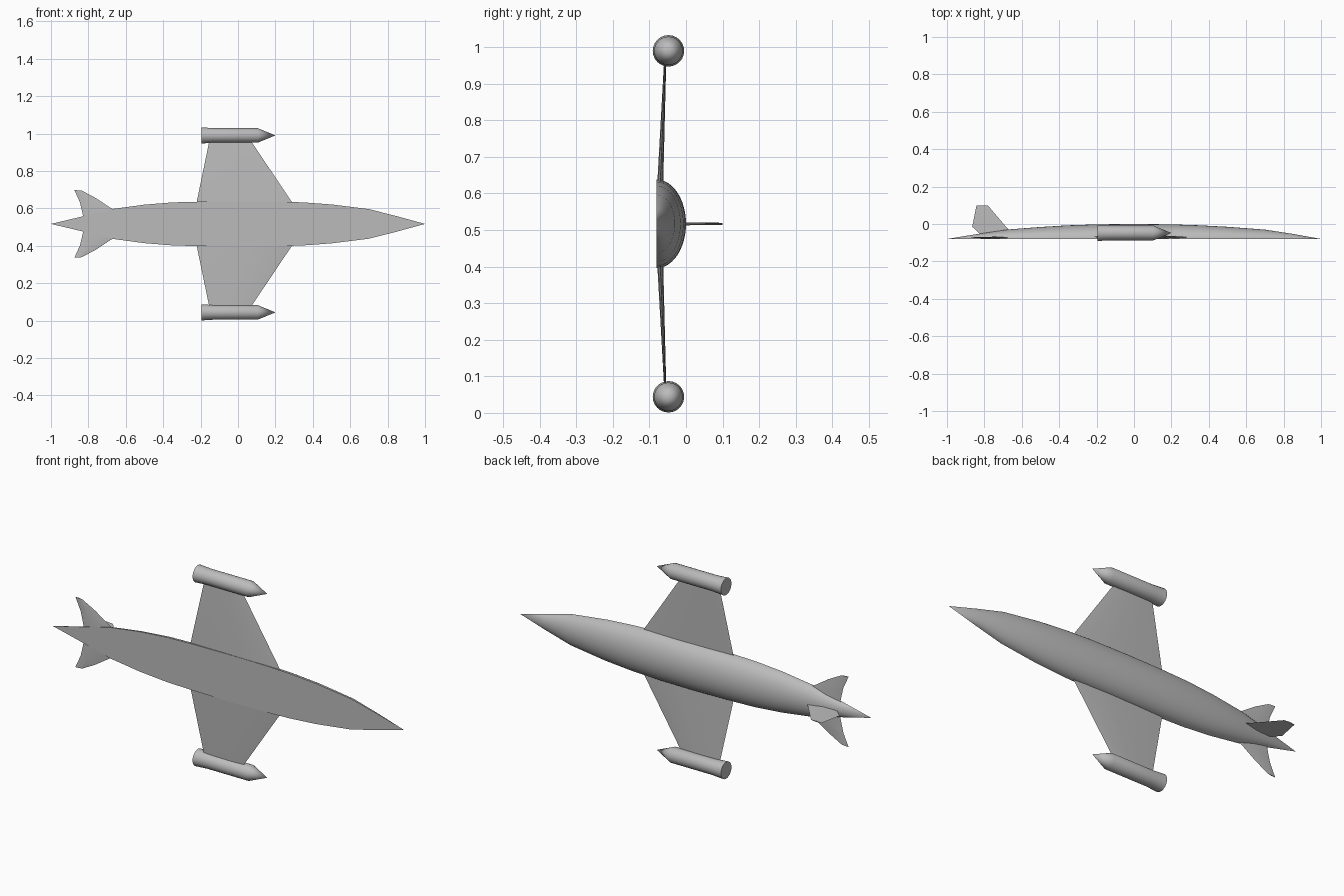
import bpy, bmesh, math
from mathutils import Vector

cube = bpy.data.objects.get("Cube")
if cube:
    bpy.data.objects.remove(cube, do_unlink=True)

MID = 0.517      # height of the centre line
FLAT = -0.08     # plane of the flat belly

grey = bpy.data.materials.new("hull_grey")
grey.use_nodes = True
grey.diffuse_color = (0.5, 0.5, 0.5, 1)
grey.node_tree.nodes["Principled BSDF"].inputs["Base Color"].default_value = (0.5, 0.5, 0.5, 1)


def loft(name, rings, angle=30):
    """Skin a list of equal-length closed rings and cap both ends."""
    bm = bmesh.new()
    loops = [[bm.verts.new(p) for p in ring] for ring in rings]
    n = len(loops[0])
    for a, b in zip(loops, loops[1:]):
        for i in range(n):
            j = (i + 1) % n
            bm.faces.new((a[i], a[j], b[j], b[i]))
    bm.faces.new(loops[0][::-1])
    bm.faces.new(loops[-1])
    bmesh.ops.remove_doubles(bm, verts=bm.verts, dist=1e-5)
    bmesh.ops.recalc_face_normals(bm, faces=bm.faces)
    mesh = bpy.data.meshes.new(name)
    bm.to_mesh(mesh)
    bm.free()
    mesh.materials.append(grey)
    obj = bpy.data.objects.new(name, mesh)
    bpy.context.collection.objects.link(obj)
    bpy.ops.object.select_all(action='DESELECT')
    obj.select_set(True)
    bpy.context.view_layer.objects.active = obj
    bpy.ops.object.shade_smooth_by_angle(angle=math.radians(angle))
    return obj


# Fuselage: half-ellipse sections, (x, half width, depth)
stations = [(-1, 0, 0), (-0.84, 0.038, 0.026), (-0.67, 0.08, 0.051), (-0.5, 0.103, 0.064),
            (-0.35, 0.115, 0.073), (-0.2, 0.119, 0.078), (0, 0.121, 0.08), (0.2, 0.12, 0.078),
            (0.35, 0.115, 0.073), (0.5, 0.104, 0.065), (0.7, 0.079, 0.05), (0.85, 0.041, 0.027),
            (1, 0, 0)]
SEG = 24
arc = [math.pi * i / SEG for i in range(SEG + 1)]
loft("fuselage", [[(x, FLAT + d * math.sin(a), MID + w * math.cos(a)) for a in arc]
                  for x, w, d in stations], 40)


def wing_section(rear, front, y, z, thick):
    """Thin lens-shaped section, blunt at neither edge."""
    shape = [(0, 0), (0.3, 0.35), (0.6, 0.5), (0.85, 0.35), (1, 0),
             (0.85, -0.35), (0.6, -0.5), (0.3, -0.35)]
    return [(rear + (front - rear) * u, y + v * thick, z) for u, v in shape]


# Pod profile: flared tail, straight barrel, conical nose
pod = [(-0.195, 0.043), (-0.13, 0.039), (0.105, 0.039), (0.2, 0)]
turn = [2 * math.pi * i / 24 for i in range(24)]

for side, s in (("upper", 1), ("lower", -1)):
    loft(side + "_wing", [wing_section(-0.223, 0.31, -0.071, MID + s * 0.09, 0.016),
                          wing_section(-0.22, 0.285, -0.07, MID + s * 0.122, 0.016),
                          wing_section(-0.153, 0.068, -0.057, MID + s * 0.445, 0.006)])
    loft(side + "_pod", [[(x, -0.048 + r * math.cos(a), MID + s * 0.473 + r * math.sin(a))
                          for a in turn] for x, r in pod])


def fin(name, front, rear, thick, place):
    """Tapering fin between matching leading and trailing edge points (x, span)."""
    rings = []
    for k, ((xf, hf), (xr, hr)) in enumerate(zip(front, rear)):
        t = thick * (1 - 0.6 * k / (len(front) - 1))
        mid = ((xf + xr) / 2, (hf + hr) / 2)
        rings.append([place(xf, hf, 0), place(*mid, t / 2),
                      place(xr, hr, 0), place(*mid, -t / 2)])
    return loft(name, rings)


# Swept tail fins with a concave trailing edge
for side, s in (("upper", 1), ("lower", -1)):
    fin(side + "_tail_fin",
        [(-0.63, 0.06), (-0.68, 0.085), (-0.76, 0.138), (-0.835, 0.178)],
        [(-0.825, 0.025), (-0.832, 0.06), (-0.845, 0.115), (-0.875, 0.181)],
        0.012, lambda x, h, t: (x, -0.073 + t, MID + s * h))

# Upright fin on the rounded back
fin("dorsal_fin",
    [(-0.66, -0.05), (-0.67, -0.03), (-0.69, -0.008), (-0.782, 0.1)],
    [(-0.82, -0.06), (-0.832, -0.045), (-0.865, -0.015), (-0.842, 0.1)],
    0.014, lambda x, h, t: (x, h, MID + t))
